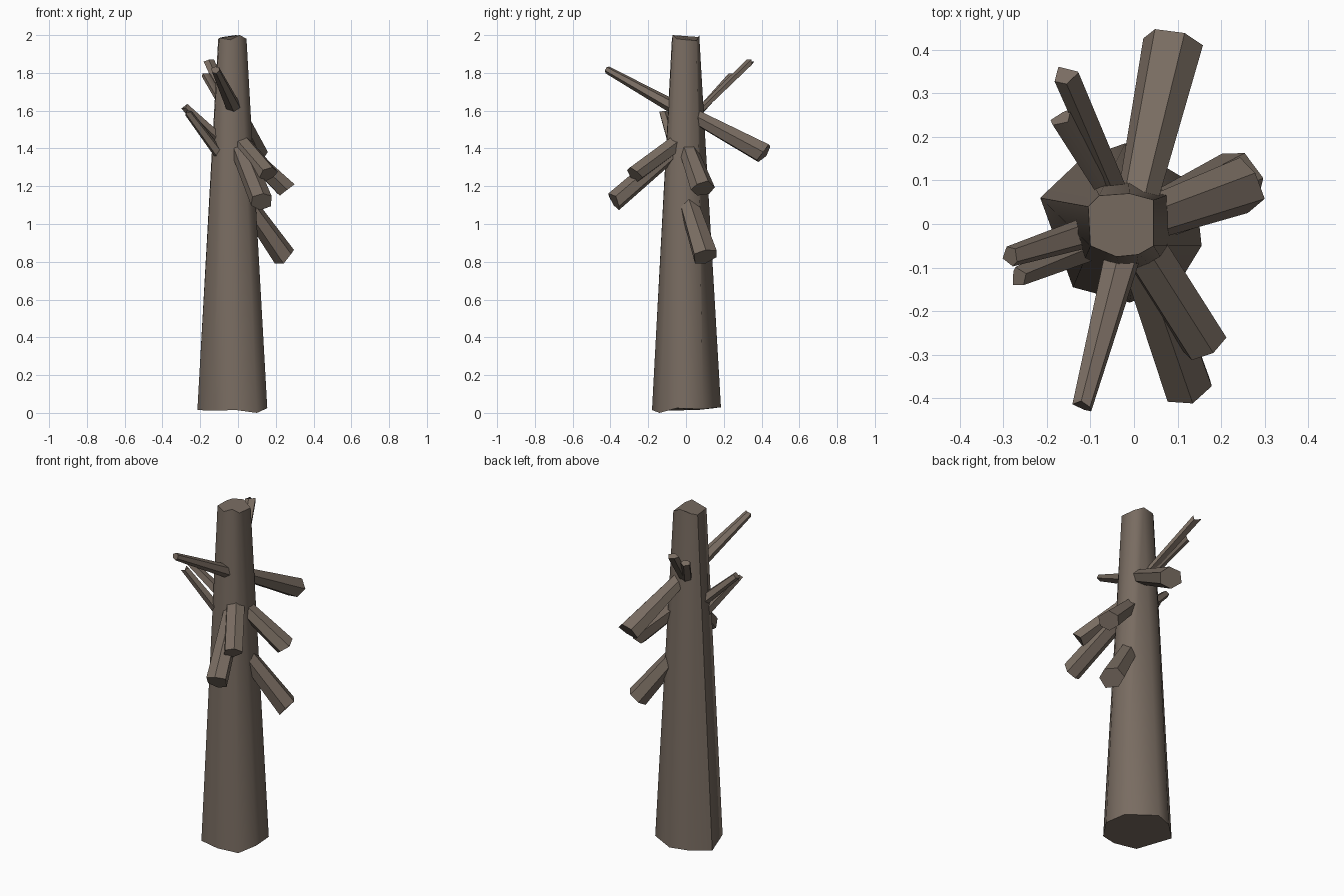
import bpy, bmesh, math, random
from mathutils import Vector

if "Cube" in bpy.data.objects:
    bpy.data.objects.remove(bpy.data.objects["Cube"])

random.seed(4)
bark = bpy.data.materials.new("bark brown")
bark.diffuse_color = (0.19, 0.15, 0.12, 1)
bark.use_nodes = True
bark.node_tree.nodes["Principled BSDF"].inputs["Base Color"].default_value = bark.diffuse_color


def loft(name, rings, angle):
    """Skin matching rings of points and cap both ends."""
    bm = bmesh.new()
    vs = [[bm.verts.new(p) for p in r] for r in rings]
    n = len(vs[0])
    for a, b in zip(vs, vs[1:]):
        for i in range(n):
            j = (i + 1) % n
            bm.faces.new((a[i], a[j], b[j], b[i]))
    bm.faces.new(vs[0][::-1])
    bm.faces.new(vs[-1])
    bmesh.ops.recalc_face_normals(bm, faces=bm.faces)
    me = bpy.data.meshes.new(name)
    bm.to_mesh(me)
    bm.free()
    ob = bpy.data.objects.new(name, me)
    bpy.context.collection.objects.link(ob)
    me.materials.append(bark)
    bpy.ops.object.select_all(action='DESELECT')
    ob.select_set(True)
    bpy.context.view_layer.objects.active = ob
    bpy.ops.object.shade_smooth_by_angle(angle=math.radians(angle))
    return ob


def branch(name, start, end, r0, r1, sides=6, jag=0.012, flat=0.85):
    """Tapered broken limb with an uneven snapped end."""
    a, b = Vector(start), Vector(end)
    d = (b - a).normalized()
    u = d.cross(Vector((0, 0, 1))).normalized()
    v = u.cross(d)
    turn = random.uniform(0, 1)
    rings = [[], []]
    for i in range(sides):
        t = turn + math.tau * i / sides
        side = u * math.cos(t) + v * math.sin(t) * flat
        rings[0].append(a + side * r0)
        rings[1].append(b + side * r1 + d * random.uniform(-jag, jag))
    return loft(name, rings, 50)


# Trunk: uneven base tapering to a snapped top
base = [(-.215, .06, .015), (-.14, -.145, .012), (-.01, -.18, .015),
        (.10, -.14, .0), (.155, -.05, .025), (.14, .09, .02),
        (-.02, .185, .03), (-.12, .15, .025)]
top = [(-.105, .04, 1.98), (-.10, -.05, 1.985), (-.04, -.075, 1.975),
       (.01, -.07, 2.0), (.045, -.05, 1.98), (.045, .055, 1.97),
       (-.01, .07, 2.0), (-.08, .065, 1.99)]
loft("trunk", [base, top], 60)

# Thick drooping limbs
branch("right_lower_limb", (.04, .01, 1.12), (.247, .105, .825), .055, .072)
branch("right_upper_limb", (.03, .01, 1.40), (.255, .09, 1.185), .05, .065)
branch("back_limb", (.0, .02, 1.585), (.088, .41, 1.375), .045, .07)
branch("front_upper_limb", (.0, -.02, 1.45), (.16, -.272, 1.265), .055, .055)
branch("front_lower_limb", (.0, -.02, 1.43), (.125, -.38, 1.12), .055, .062)

# Thin rising limbs
branch("front_twig", (-.015, -.03, 1.60), (-.118, -.415, 1.815), .045, .024, jag=.01)
branch("back_long_twig", (-.02, .03, 1.56), (-.155, .345, 1.865), .028, .032, 5, .02, .6)
branch("back_short_twig", (-.03, .03, 1.55), (-.168, .245, 1.79), .03, .03, 5, .02, .6)
branch("left_upper_twig", (-.06, -.005, 1.41), (-.285, -.075, 1.625), .04, .025, 5)
branch("left_lower_twig", (-.07, -.04, 1.33), (-.265, -.12, 1.59), .035, .024, 5)
